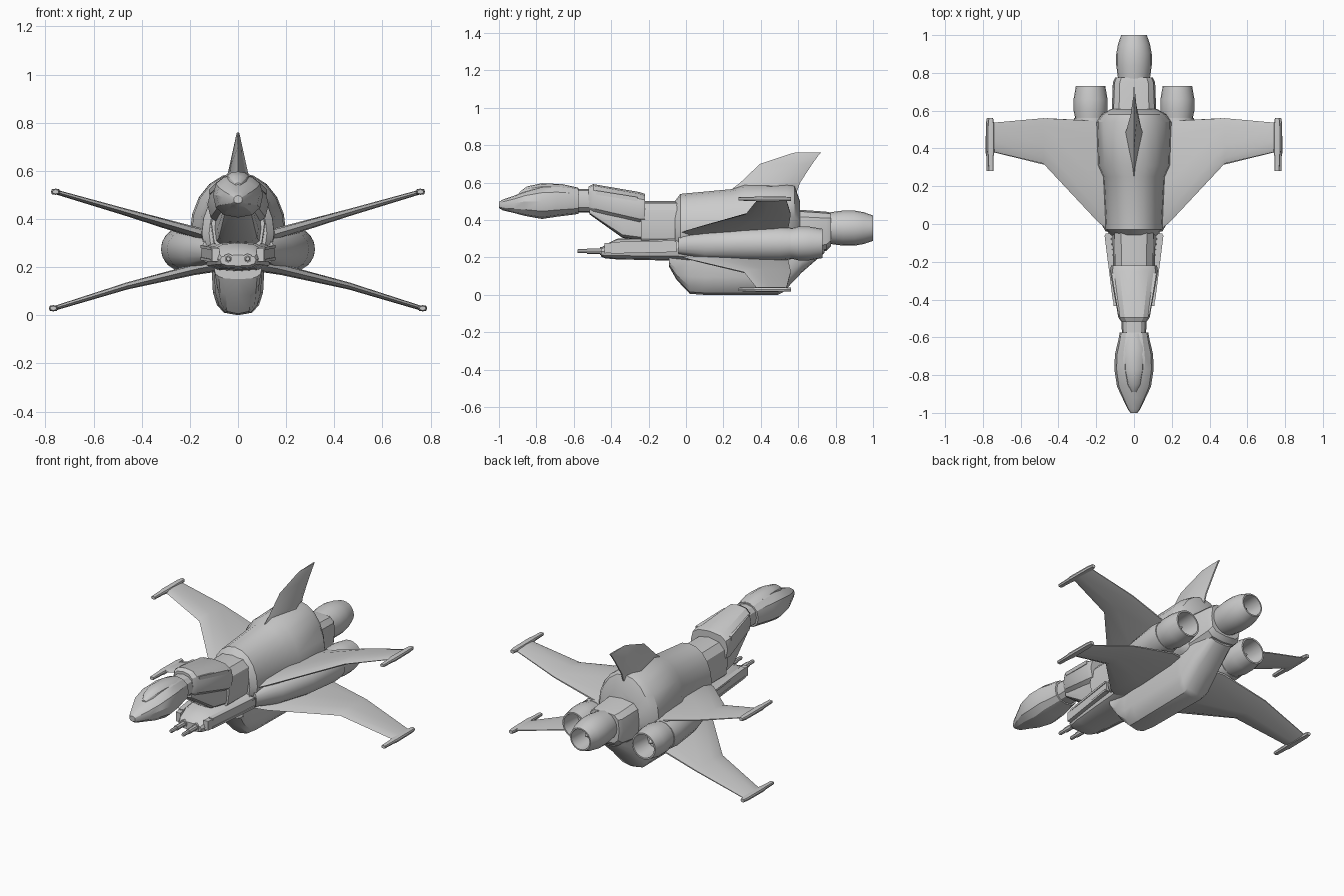
import bpy, bmesh, math
from mathutils import Vector


def skin(name, rings, mirror=False):
    """Bridge a list of equal-length closed rings and cap both ends."""
    bm = bmesh.new()
    rows = [[bm.verts.new(p) for p in r] for r in rings]
    n = len(rows[0])
    for a, b in zip(rows, rows[1:]):
        for i in range(n):
            j = (i + 1) % n
            bm.faces.new((a[i], a[j], b[j], b[i]))
    bm.faces.new(rows[0])
    bm.faces.new(rows[-1])
    bmesh.ops.recalc_face_normals(bm, faces=bm.faces)
    me = bpy.data.meshes.new(name)
    bm.to_mesh(me)
    bm.free()
    ob = bpy.data.objects.new(name, me)
    bpy.context.collection.objects.link(ob)
    if mirror:
        ob.modifiers.new("mirror", 'MIRROR')
    return ob


def loft(name, secs, p=2.0, n=16, mirror=False):
    """Sections: (y, half width, z bottom, z of widest point, z top[, x centre])."""
    rings = []
    for y, hw, zb, zm, zt, *cx in secs:
        ring = []
        for i in range(n):
            a = 2 * math.pi * i / n
            c, s = math.cos(a), math.sin(a)
            x = math.copysign(abs(c) ** (2 / p), c) * hw + (cx[0] if cx else 0)
            h = zt - zm if s > 0 else zm - zb
            ring.append((x, y, zm + math.copysign(abs(s) ** (2 / p), s) * h))
        rings.append(ring)
    return skin(name, rings, mirror)


def lathe(name, prof, x, z, n=20, mirror=False):
    """Turn a (y, radius) profile around an axis along y."""
    return skin(name, [[(x + r * math.cos(2 * math.pi * i / n), y,
                         z + r * math.sin(2 * math.pi * i / n)) for i in range(n)]
                       for y, r in prof], mirror)


def beam(name, a, b, w, h, mirror=True):
    rings = []
    for p in (a, b):
        p = Vector(p)
        rings.append([p + Vector((sx * w / 2, 0, sz * h / 2))
                      for sx, sz in ((-1, -1), (1, -1), (1, 1), (-1, 1))])
    return skin(name, rings, mirror)


def wing(name, secs):
    """Sections: (x, leading y, trailing y, z, thickness)."""
    foil = ((0, 0), (.12, .4), (.4, .5), (.85, .35), (1, .1),
            (1, -.1), (.85, -.35), (.4, -.5), (.12, -.4))
    return skin(name, [[(x, le + (te - le) * u, z + t * v) for u, v in foil]
                       for x, le, te, z, t in secs], True)


# Head, canopy and collar
loft("head", [(-1, .018, .465, .48, .497), (-.98, .033, .452, .482, .51),
              (-.92, .062, .438, .49, .53), (-.86, .09, .422, .5, .555),
              (-.77, .104, .406, .5, .583), (-.69, .101, .418, .5, .588),
              (-.61, .082, .428, .5, .58), (-.575, .076, .433, .5, .572)], 2.4, 12)
loft("head_canopy", [(-.89, .012, .53, .54, .55), (-.85, .034, .53, .55, .58),
                     (-.77, .052, .53, .56, .597), (-.66, .055, .53, .56, .592),
                     (-.58, .04, .53, .55, .574)], 2.2, 12)
loft("collar", [(-.6, .064, .44, .5, .565), (-.5, .066, .44, .5, .565)], 2.4, 12)

# Neck shell, wedge under it, and link to the hull
loft("neck_shell", [(-.52, .065, .44, .51, .58), (-.495, .083, .43, .51, .592),
                    (-.25, .127, .37, .46, .55), (-.22, .122, .37, .46, .54)], 2.7, 12)
loft("neck_wedge", [(-.515, .055, .43, .455, .48), (-.34, .085, .305, .36, .46),
                    (-.2, .1, .28, .36, .46)], 4, 12)
loft("neck_link", [(-.24, .11, .25, .38, .503), (0, .115, .25, .38, .503)], 2.7, 12)
beam("neck_strip", (.07, -.48, .547), (.107, -.26, .512), .025, .022)

# Gun chin with side rails and two barrels
loft("gun_chin", [(-.455, .075, .205, .23, .25), (-.43, .088, .195, .235, .27),
                  (-.37, .1, .19, .245, .3), (-.2, .12, .186, .245, .305),
                  (.05, .145, .18, .25, .32)], 3, 12)
beam("chin_rail", (.092, -.435, .25), (.137, -.05, .258), .03, .055)
for i, z in enumerate((.277, .227)):
    beam(f"rail_lip_{i}", (.098, -.4, z), (.141, -.06, z + .008), .03, .012)
lathe("gun_barrel", [(-.58, .008), (-.575, .011), (-.53, .011), (-.53, .015),
                     (-.46, .015), (-.46, .022), (-.42, .022)], .04, .234, 8, True)

# Main hull, keel and tail block
loft("hull", [(-.06, .12, .2, .34, .5), (-.03, .15, .2, .34, .54),
              (.25, .165, .19, .34, .566), (.31, .193, .19, .34, .588),
              (.54, .2, .19, .34, .592), (.58, .17, .2, .34, .585),
              (.61, .12, .22, .34, .5)], 2.05, 20)
loft("keel", [(-.09, .1, .15, .2, .24), (-.05, .095, .08, .2, .26),
              (.02, .088, .006, .2, .28), (.1, .1, 0, .2, .3), (.49, .11, 0, .2, .3),
              (.52, .11, .015, .2, .3), (.62, .1, .12, .24, .32),
              (.74, .08, .225, .28, .34)], 3, 16)
loft("tail_block", [(.54, .12, .2, .34, .46), (.75, .112, .235, .34, .445),
                    (.775, .1, .26, .35, .44)], 3.5, 12)

# Engines
lathe("centre_engine", [(.74, .08), (.78, .086), (.84, .094), (.9, .094), (.95, .085),
                        (1, .068), (1, .06), (.88, .055), (.88, .03), (.95, .004)], 0, .357)
lathe("side_engine", [(.5, .08), (.57, .083), (.6, .09), (.66, .09), (.73, .078),
                      (.73, .069), (.61, .06), (.61, .033), (.68, .004)], .23, .275, 20, True)
loft("engine_fairing", [(-.04, .02, .22, .265, .31, .13), (.1, .065, .195, .27, .335, .165),
                        (.3, .09, .185, .275, .355, .205), (.5, .094, .182, .275, .366, .226),
                        (.56, .088, .19, .275, .36, .23)], 2, 16, True)

# Four swept wings with tip rails
wing("upper_wing", [(.1, -.06, .55, .32, .06), (.19, .01, .545, .347, .048),
                    (.48, .32, .56, .432, .03), (.76, .385, .535, .513, .02)])
wing("lower_wing", [(.06, -.06, .5, .215, .06), (.18, .02, .545, .19, .046),
                    (.46, .31, .56, .122, .03), (.765, .385, .535, .028, .02)])
for name, x, z in (("upper_tip_rail", .758, .513), ("lower_tip_rail", .767, .029)):
    loft(name, [(.28, .013, z - .009, z, z + .009, x), (.36, .015, z - .011, z, z + .011, x),
                (.38, .019, z - .013, z, z + .013, x), (.53, .017, z - .012, z, z + .012, x),
                (.562, .012, z - .01, z, z + .01, x)], 3, 8, True)

# Tail fin: diamond sections stacked upward (z, front y, rear y, half thickness)
skin("tail_fin", [[(0, f, z), (h, f + (r - f) * .65, z), (.004, r, z),
                   (-.004, r, z), (-h, f + (r - f) * .65, z)]
                  for z, f, r, h in ((.46, .2, .555, .06), (.57, .25, .6, .048),
                                     (.6, .29, .61, .04), (.7, .395, .675, .018),
                                     (.755, .56, .715, .006), (.76, .58, .722, .004))])

# Crease-aware smooth shading
bpy.ops.object.select_all(action='SELECT')
bpy.context.view_layer.objects.active = bpy.context.scene.objects[0]
bpy.ops.object.shade_smooth_by_angle(angle=math.radians(28))
